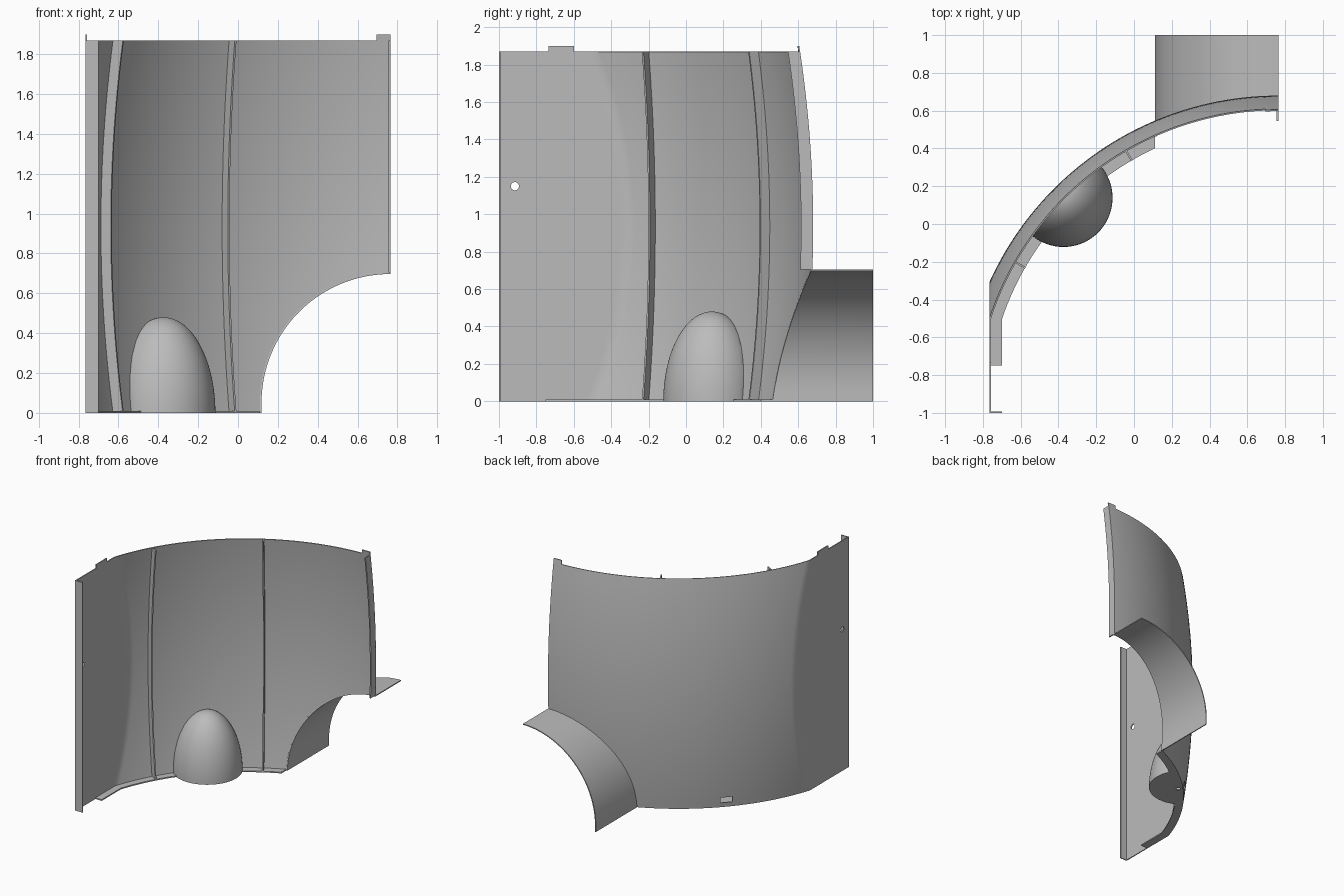
import bpy, bmesh, math
from mathutils import Matrix, Vector

cube = bpy.data.objects.get("Cube")
if cube:
    bpy.data.objects.remove(cube, do_unlink=True)

# Main dimensions: the shell is a barrel-shaped arc around a corner axis
CX, CY = 0.765, -1.0
TOP, WALL, THICK, LIP = 1.87, -0.765, 0.008, 0.062

grey = bpy.data.materials.new("plain grey")
grey.use_nodes = True
grey.diffuse_color = (0.5, 0.5, 0.5, 1)
grey.node_tree.nodes["Principled BSDF"].inputs["Base Color"].default_value = (0.5, 0.5, 0.5, 1)


def radius(z):
    return 1.68 - 0.07 * ((z - TOP / 2) / (TOP / 2)) ** 2


def polar(r, a, z):
    return Vector((CX - r * math.sin(a), CY + r * math.cos(a), z))


def on_shell(x, z):
    return Vector((x, CY + math.sqrt(radius(z) ** 2 - (CX - x) ** 2), z))


def finish(name, bm, cutters=(), thickness=0, offset=-1):
    """Make an object, thicken it, cut it and shade it."""
    mesh = bpy.data.meshes.new(name)
    bm.to_mesh(mesh)
    bm.free()
    ob = bpy.data.objects.new(name, mesh)
    bpy.context.collection.objects.link(ob)
    mesh.materials.append(grey)
    if thickness:
        mod = ob.modifiers.new("Thickness", 'SOLIDIFY')
        mod.thickness, mod.offset, mod.use_even_offset = thickness, offset, True
    for cutter in cutters:
        mod = ob.modifiers.new("Cut", 'BOOLEAN')
        mod.object, mod.operation, mod.solver = cutter, 'DIFFERENCE', 'EXACT'
    deps = bpy.context.evaluated_depsgraph_get()
    baked = bpy.data.meshes.new_from_object(ob.evaluated_get(deps))
    ob.modifiers.clear()
    ob.data = baked
    bpy.ops.object.select_all(action='DESELECT')
    ob.select_set(True)
    bpy.context.view_layer.objects.active = ob
    bpy.ops.object.shade_smooth_by_angle(angle=math.radians(30))
    return ob


def sheet(name, point, cols, rows, cutters=(), thickness=THICK):
    """Thin sheet through point(u, v), with u and v from 0 to 1."""
    bm = bmesh.new()
    g = [[bm.verts.new(point(i / cols, j / rows)) for i in range(cols + 1)] for j in range(rows + 1)]
    for j in range(rows):
        for i in range(cols):
            bm.faces.new((g[j][i], g[j][i + 1], g[j + 1][i + 1], g[j + 1][i]))
    return finish(name, bm, cutters, thickness)


def prism(name, outline, move, cutters=()):
    """Extrude a closed outline along a vector."""
    bm = bmesh.new()
    face = bm.faces.new([bm.verts.new(p) for p in outline])
    ext = bmesh.ops.extrude_face_region(bm, geom=[face])
    bmesh.ops.translate(bm, vec=move, verts=[v for v in ext["geom"] if isinstance(v, bmesh.types.BMVert)])
    bmesh.ops.recalc_face_normals(bm, faces=bm.faces)
    return finish(name, bm, cutters)


def box(name, low, high):
    a, b = Vector(low), Vector(high)
    return prism(name, [a, (b.x, a.y, a.z), (b.x, b.y, a.z), (a.x, b.y, a.z)], (0, 0, b.z - a.z))


def cylinder(name, centre, r, depth, rotation):
    bm = bmesh.new()
    bmesh.ops.create_cone(bm, cap_ends=True, segments=24, radius1=r, radius2=r, depth=depth,
                          matrix=Matrix.Translation(centre) @ rotation)
    return finish(name, bm)


# Arch profile: short upright, then a quarter circle
ARCH_R, ARCH_Z, ARCH_N = 0.655, 0.05, 40


def arch(u):
    if u == 0:
        return CX - ARCH_R, 0
    a = (u * ARCH_N - 1) / (ARCH_N - 1) * math.pi / 2
    return CX - ARCH_R * math.cos(a), ARCH_Z + ARCH_R * math.sin(a)


# Cutters
profile = [arch(i / ARCH_N) for i in range(ARCH_N + 1)]
profile = [(profile[0][0], -0.1)] + profile + [(1, ARCH_Z + ARCH_R), (1, -0.1)]
arch_cut = prism("arch_cutter", [(x, 0.2, z) for x, z in profile], (0, 1, 0))
pin_cut = cylinder("wall_hole_cutter", (WALL, -0.915, 1.15), 0.022, 0.2, Matrix.Rotation(math.pi / 2, 4, 'Y'))
drain_cut = cylinder("base_hole_cutter", (-0.36, 0.1, 0), 0.018, 0.1, Matrix.Identity(4))
slot_a = math.radians(47.5)
bm = bmesh.new()
bmesh.ops.create_cube(bm, size=1, matrix=Matrix.Translation(polar(radius(0.06), slot_a, 0.06))
                      @ Matrix.Rotation(slot_a, 4, 'Z') @ Matrix.Diagonal((0.09, 0.1, 0.045, 1)))
slot_cut = finish("slot_cutter", bm)
cutters = (arch_cut, pin_cut, drain_cut, slot_cut)
for c in cutters:
    c.hide_render = True


# Curved panel running into the flat side wall
def panel_point(u, v):
    z, split = v * TOP, 0.8
    r = radius(z)
    end = math.asin((CX - WALL) / r)
    if u <= split:
        return polar(r, end * u / split, z)
    start = polar(r, end, z)
    return start.lerp(Vector((WALL, CY, z)), (u - split) / (1 - split))


sheet("curved_panel", panel_point, 70, 32, (arch_cut, pin_cut, slot_cut))


# Arch hood reaching back from the panel
def hood_point(u, v):
    x, z = arch(u)
    start = on_shell(x, z)
    start.y -= THICK
    return start.lerp(Vector((x, 1, z)), v)


sheet("arch_hood", hood_point, ARCH_N, 1)

# Upright ribs on the inside and the end flange
for name, deg, low in (("end_flange", 0, ARCH_Z + ARCH_R), ("inner_rib", 30, 0), ("outer_rib", 60, 0)):
    def rib_point(u, v, a=math.radians(deg), low=low):
        z = low + v * (TOP - low)
        return polar(radius(z) - LIP * (1 - u) - 0.003, a, z)
    sheet(name, rib_point, 1, 32, thickness=0.01)

# Floor lip following the panel
r0 = radius(0) - 0.002
inside, outside = r0 - LIP, r0
lip_x, steps = WALL + 0.065, 30


def arc(r, x_end):
    a, b = math.asin((CX - x_end) / r), math.asin(ARCH_R / r)
    return [polar(r, a + (b - a) * i / steps, 0) for i in range(steps + 1)]


outline = [(lip_x, -0.75, 0)] + arc(inside, lip_x) + arc(outside, WALL)[::-1] + [(WALL, -0.75, 0)]
prism("floor_lip", outline, (0, 0, 0.01), (drain_cut,))

# Front flange of the wall and the two top tabs
box("wall_flange", (WALL, -1, 0), (lip_x, -1 + THICK, TOP))
box("wall_tab", (WALL, -0.735, TOP - 0.01), (WALL + THICK, -0.6, 1.9))
sheet("panel_tab", lambda u, v: on_shell(CX - 0.07 * u, 1.86 + 0.04 * v), 4, 2)

# Domed bump on the inside, trimmed to the panel
mid = polar(radius(0), math.pi / 4, 0)
BUMP_R, BUMP_H, RINGS = 0.26, 0.48, 24
rings = [(BUMP_R * i / 6, 0) for i in range(1, 6)]
rings += [(BUMP_R * math.cos(t), BUMP_H * math.sin(t))
          for t in (math.pi / 2 * k / RINGS for k in range(RINGS))]
bm = bmesh.new()
edges = []
path = [bm.verts.new((mid.x + r, mid.y, z)) for r, z in [(0, 0)] + rings + [(0, BUMP_H)]]
edges = [bm.edges.new(pair) for pair in zip(path, path[1:])]
bmesh.ops.spin(bm, geom=path + edges, cent=mid, axis=(0, 0, 1), angle=math.tau, steps=72)
bmesh.ops.remove_doubles(bm, verts=bm.verts, dist=0.0005)


def excess(v):
    return math.hypot(v.co.x - CX, v.co.y - CY) - (radius(v.co.z) - 0.004)


bmesh.ops.delete(bm, geom=[f for f in bm.faces if all(excess(v) > 0 for v in f.verts)], context='FACES')
for v in bm.verts:
    if excess(v) > 0:
        flat = Vector((v.co.x - CX, v.co.y - CY, 0))
        v.co -= flat.normalized() * excess(v)
bmesh.ops.recalc_face_normals(bm, faces=bm.faces)
# keep the normals pointing out of the dome
top_face = max(bm.faces, key=lambda f: f.calc_center_median().z)
if top_face.normal.z < 0:
    bmesh.ops.reverse_faces(bm, faces=bm.faces)
finish("domed_bump", bm, (drain_cut,), 0.006)

for c in cutters:
    bpy.data.objects.remove(c, do_unlink=True)
